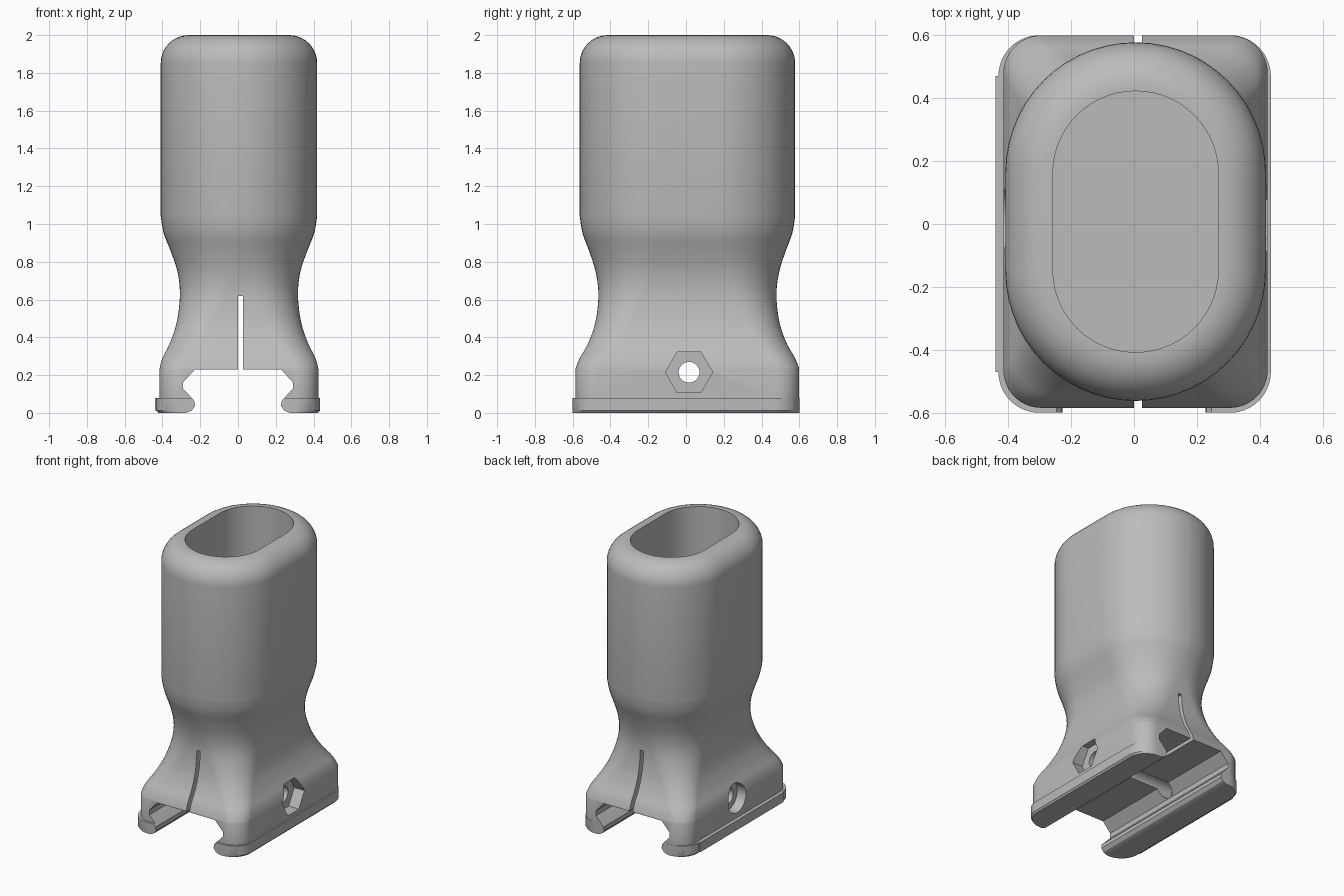
import bpy, bmesh
from math import sin, cos, pi, radians

cube = bpy.data.objects.get("Cube")
if cube:
    bpy.data.objects.remove(cube, do_unlink=True)

grey = bpy.data.materials.new("plain grey")
grey.use_nodes = True
colour = (0.5, 0.5, 0.5, 1)
grey.diffuse_color = colour
grey.node_tree.nodes["Principled BSDF"].inputs["Base Color"].default_value = colour


def finish(name, bm):
    bmesh.ops.recalc_face_normals(bm, faces=bm.faces)
    mesh = bpy.data.meshes.new(name)
    bm.to_mesh(mesh)
    bm.free()
    mesh.materials.append(grey)
    obj = bpy.data.objects.new(name, mesh)
    bpy.context.collection.objects.link(obj)
    return obj


def ring(bm, z, hx, hy, r, cx=0.005, cy=0.0075, steps=14):
    """Rounded rectangle of half sizes hx, hy and corner radius r."""
    r = min(r, hx - 0.001)
    verts = []
    for quarter, (sx, sy) in enumerate(((1, 1), (-1, 1), (-1, -1), (1, -1))):
        for i in range(steps + 1):
            a = (quarter + i / steps) * pi / 2
            verts.append(bm.verts.new((cx + sx * (hx - r) + r * cos(a),
                                       cy + sy * (hy - r) + r * sin(a), z)))
    return verts


def smooth_rows(rows, steps=4):
    """Catmull-Rom interpolation between the section rows."""
    out = []
    for i in range(len(rows) - 1):
        a, b = rows[max(i - 1, 0)], rows[i]
        c, d = rows[i + 1], rows[min(i + 2, len(rows) - 1)]
        for s in range(steps):
            t = s / steps
            out.append([q + t * (s2 - p) / 2
                        + t * t * (2 * p - 5 * q + 4 * s2 - e) / 2
                        + t ** 3 * (3 * q - p - 3 * s2 + e) / 2
                        for p, q, s2, e in zip(a, b, c, d)])
    return out + [rows[-1]]


def prism(name, points, axis, low, high):
    """Extrude a 2D profile along x (points are y, z) or y (points are x, z)."""
    bm = bmesh.new()
    ends = []
    for d in (low, high):
        ends.append([bm.verts.new((d, u, v) if axis == "x" else (u, d, v))
                     for u, v in points])
    for end in ends:
        bm.faces.new(end)
    n = len(points)
    for i in range(n):
        j = (i + 1) % n
        bm.faces.new((ends[0][i], ends[0][j], ends[1][j], ends[1][i]))
    return finish(name, bm)


def circle(radius, sides, u, v):
    return [(u + radius * cos(2 * pi * i / sides), v + radius * sin(2 * pi * i / sides))
            for i in range(sides)]


# Grip body: flange, base, waist, handle, rounded lip and cavity in one loft
bm = bmesh.new()
rings = [ring(bm, 0, 0.422, 0.6, 0.13, 0.002, 0),
         ring(bm, 0.012, 0.433, 0.6, 0.13, 0.002, 0),
         ring(bm, 0.08, 0.433, 0.6, 0.13, 0.002, 0),
         ring(bm, 0.08, 0.42, 0.592, 0.12)]
waist = [(0.235, 0.42, 0.592, 0.12),
         (0.29, 0.405, 0.57, 0.13),
         (0.36, 0.37, 0.53, 0.15),
         (0.45, 0.337, 0.495, 0.18),
         (0.55, 0.318, 0.476, 0.22),
         (0.65, 0.313, 0.472, 0.26),
         (0.75, 0.326, 0.487, 0.3),
         (0.85, 0.359, 0.518, 0.35),
         (0.95, 0.398, 0.555, 0.398),
         (1.04, 0.414, 0.57, 0.414)]
rings += [ring(bm, *row) for row in smooth_rows(waist)]
fillet = 0.148
for i in range(11):
    a = i / 10 * pi / 2
    inset = fillet * (1 - cos(a))
    rings.append(ring(bm, 2 - fillet + fillet * sin(a),
                      0.414 - inset, 0.57 - inset, 0.414 - inset))
for z in (2, 0.7):
    rings.append(ring(bm, z, 0.263, 0.415, 0.263))
for low, high in zip(rings, rings[1:]):
    for i in range(len(low)):
        j = (i + 1) % len(low)
        bm.faces.new((low[i], low[j], high[j], high[i]))
bm.faces.new(rings[0])
bm.faces.new(rings[-1])
bmesh.ops.remove_doubles(bm, verts=bm.verts, dist=0.0002)
body = finish("grip_body", bm)

# Rail channel, clamp slit, cross bolt hole, nut pocket and bolt head recess
half = [(0.3, -0.05), (0.275, 0), (0.245, 0.012), (0.228, 0.035), (0.23, 0.062),
        (0.25, 0.085), (0.29, 0.127), (0.29, 0.162), (0.228, 0.23)]
channel = half + [(-x, z) for x, z in reversed(half)]
slit = [(0, 0.2), (0.026, 0.2), (0.026, 0.62), (0, 0.62)]
bolt_y, bolt_z = 0.016, 0.215
cutters = [
    prism("rail_channel_cutter", channel, "y", -1, 1),
    prism("slit_cutter", slit, "y", -1, 1),
    prism("bolt_hole_cutter", circle(0.055, 32, bolt_y, bolt_z), "x", -1, 1),
    prism("nut_pocket_cutter", circle(0.125, 6, bolt_y, bolt_z), "x", 0.345, 1),
    prism("bolt_head_cutter", circle(0.1, 40, bolt_y, bolt_z), "x", -1, -0.345),
]
bpy.context.view_layer.objects.active = body
for cutter in cutters:
    cutter.hide_render = True
    cut = body.modifiers.new(cutter.name, "BOOLEAN")
    cut.operation = "DIFFERENCE"
    cut.solver = "EXACT"
    cut.object = cutter
    bpy.ops.object.modifier_apply(modifier=cut.name)
for cutter in cutters:
    bpy.data.objects.remove(cutter, do_unlink=True)

# Thin raised strip along the flange
strip = [(-0.47, 0.012), (0.47, 0.012), (0.47, 0.08), (-0.47, 0.08)]
prism("flange_strip", strip, "x", -0.44, -0.425)

bpy.ops.object.select_all(action="DESELECT")
body.select_set(True)
bpy.context.view_layer.objects.active = body
bpy.ops.object.shade_smooth_by_angle(angle=radians(30))
